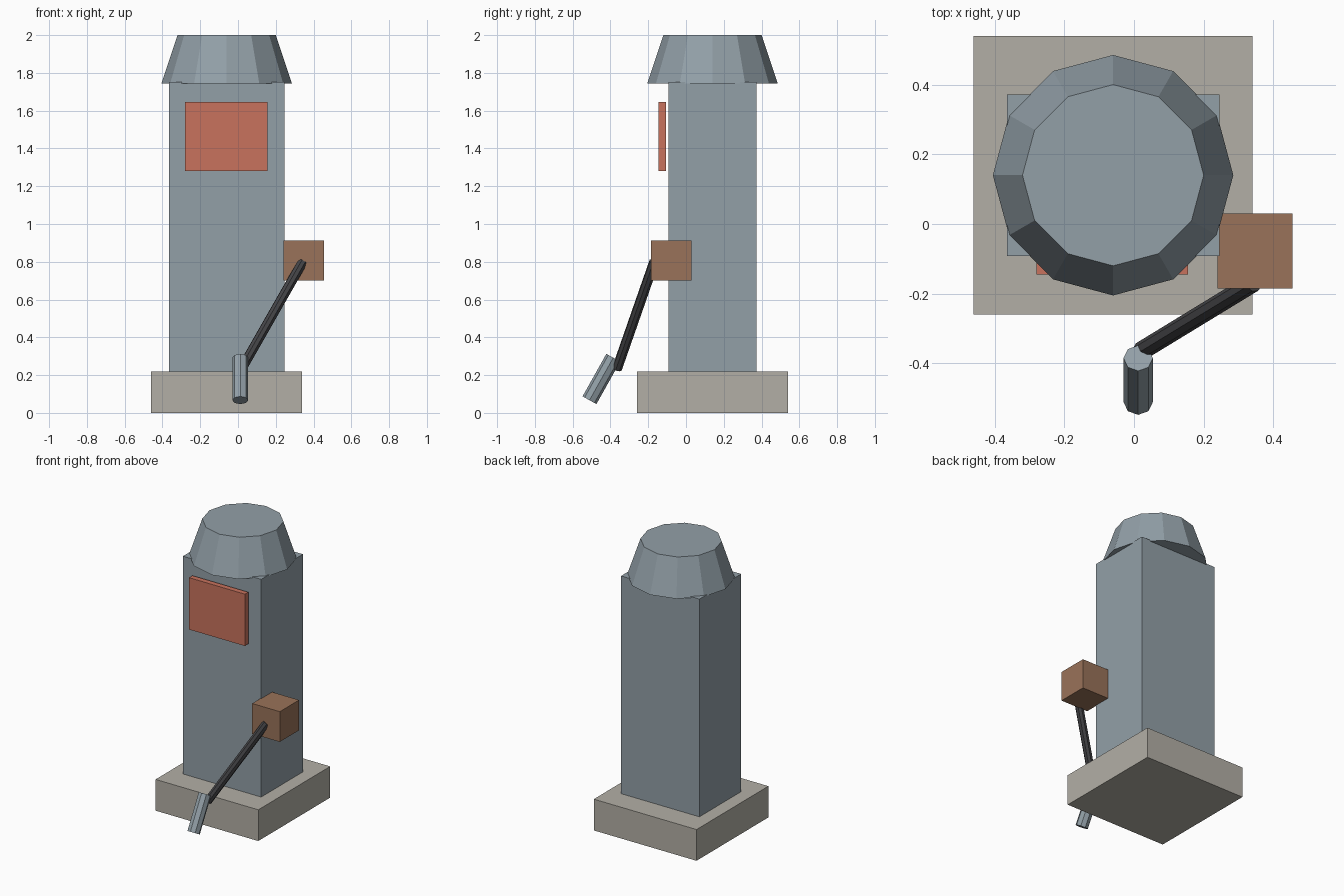
import bpy
from mathutils import Vector

if "Cube" in bpy.data.objects:
    bpy.data.objects.remove(bpy.data.objects["Cube"])


def material(name, rgb):
    m = bpy.data.materials.new(name)
    m.diffuse_color = (*rgb, 1)
    m.use_nodes = True
    m.node_tree.nodes["Principled BSDF"].inputs["Base Color"].default_value = m.diffuse_color
    return m


steel = material("steel_blue", (0.29, 0.35, 0.39))
stone = material("stone", (0.45, 0.43, 0.38))
red = material("red", (0.58, 0.17, 0.11))
brown = material("brown", (0.32, 0.17, 0.10))
black = material("black", (0.06, 0.06, 0.065))


def finish(name, mat):
    ob = bpy.context.object
    ob.name = name
    ob.data.materials.append(mat)
    return ob


def box(name, lo, hi, mat):
    lo, hi = Vector(lo), Vector(hi)
    bpy.ops.mesh.primitive_cube_add(size=1, location=(lo + hi) / 2)
    bpy.context.object.scale = hi - lo
    bpy.ops.object.transform_apply(location=False, rotation=False)
    return finish(name, mat)


def rod(name, a, b, r1, r2, sides, mat):
    a, b = Vector(a), Vector(b)
    d = b - a
    bpy.ops.mesh.primitive_cone_add(vertices=sides, radius1=r1, radius2=r2,
                                    depth=d.length, location=(a + b) / 2)
    bpy.context.object.rotation_euler = d.to_track_quat('Z', 'Y').to_euler()
    return finish(name, mat)


# Pump body
box("base", (-0.46, -0.26, 0), (0.34, 0.54, 0.22), stone)
box("column", (-0.365, -0.092, 0.21), (0.245, 0.372, 1.753), steel)
rod("cap", (-0.06, 0.14, 1.745), (-0.06, 0.14, 2.0), 0.345, 0.26, 12, steel)
box("display_panel", (-0.28, -0.145, 1.28), (0.155, -0.107, 1.645), red)

# Side holder, hose and nozzle
box("hose_holder", (0.24, -0.185, 0.70), (0.455, 0.03, 0.913), brown)
rod("hose", (0.02, -0.365, 0.235), (0.343, -0.168, 0.80), 0.027, 0.027, 8, black)
rod("nozzle", (0.012, -0.511, 0.067), (0.012, -0.385, 0.292), 0.042, 0.042, 8, steel)
